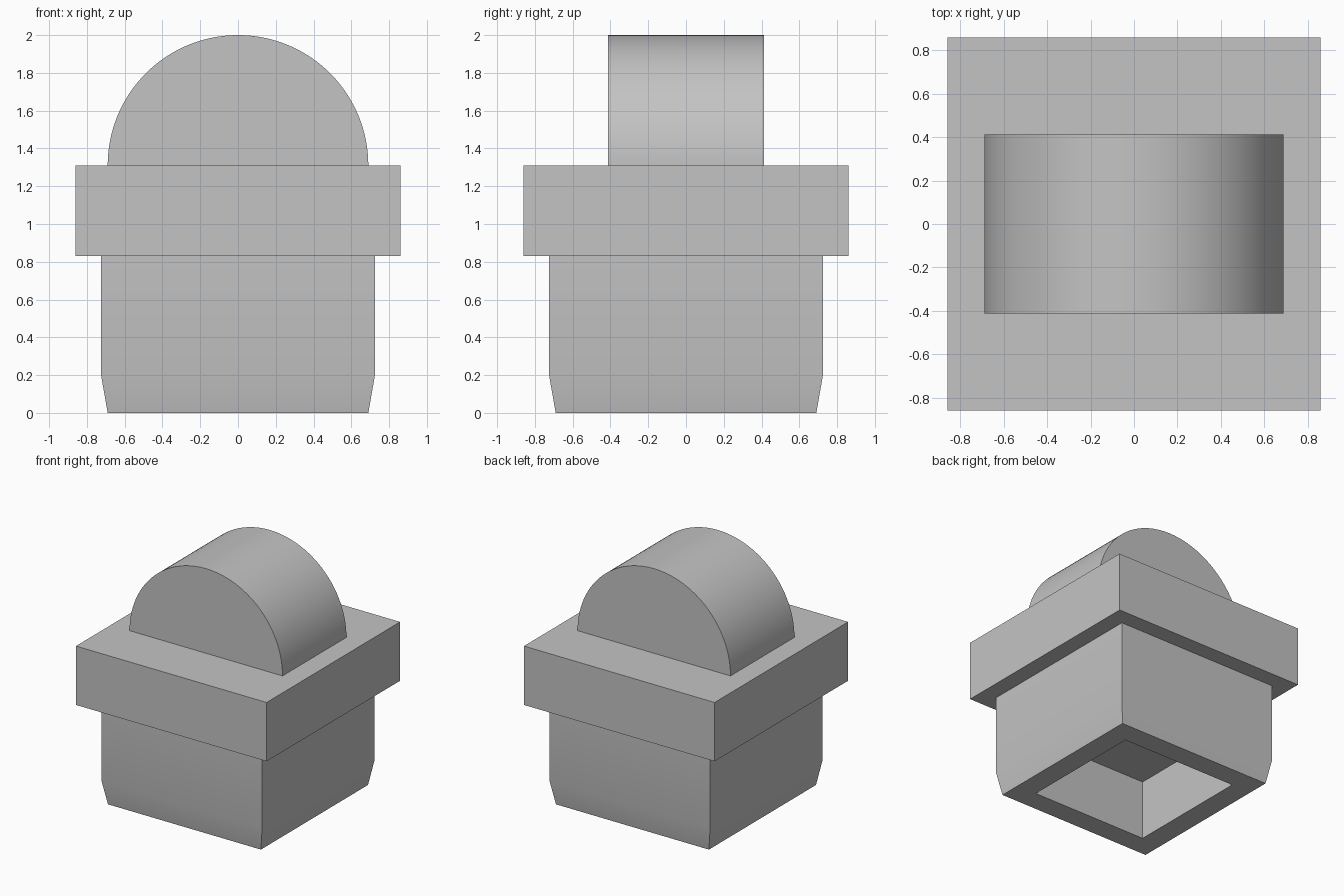
import bpy, bmesh
from math import pi, sin, cos, radians

cube = bpy.data.objects.get("Cube")
if cube:
    bpy.data.objects.remove(cube, do_unlink=True)

grey = bpy.data.materials.new("plain grey")
grey.use_nodes = True
colour = (0.55, 0.55, 0.55, 1)
grey.diffuse_color = colour
grey.node_tree.nodes["Principled BSDF"].inputs["Base Color"].default_value = colour


def finish(name, bm):
    bmesh.ops.recalc_face_normals(bm, faces=bm.faces)
    mesh = bpy.data.meshes.new(name)
    bm.to_mesh(mesh)
    bm.free()
    mesh.materials.append(grey)
    obj = bpy.data.objects.new(name, mesh)
    bpy.context.collection.objects.link(obj)
    bpy.ops.object.select_all(action='DESELECT')
    obj.select_set(True)
    bpy.context.view_layer.objects.active = obj
    bpy.ops.object.shade_smooth_by_angle(angle=radians(30))
    return obj


def square_loft(name, sections):
    """Closed solid through square sections given as (half width, z)."""
    bm = bmesh.new()
    rings = [[bm.verts.new((sx * h, sy * h, z))
              for sx, sy in ((-1, -1), (1, -1), (1, 1), (-1, 1))]
             for h, z in sections]
    for a, b in zip(rings, rings[1:]):
        for i in range(4):
            j = (i + 1) % 4
            bm.faces.new((a[i], a[j], b[j], b[i]))
    bm.faces.new(rings[0])
    bm.faces.new(rings[-1])
    return finish(name, bm)


# Body: socket ceiling, socket mouth, tapered foot, straight sides
square_loft("hollow_body", [(0.515, 0.48), (0.515, 0), (0.69, 0),
                            (0.725, 0.2), (0.725, 0.83)])

# Wide square collar
square_loft("collar", [(0.86, 0.83), (0.86, 1.31)])

# Half-round top: semicircle extruded front to back
radius, half_depth, steps = 0.69, 0.412, 64
bm = bmesh.new()
arc = [bm.verts.new((radius * cos(pi * i / steps), -half_depth,
                     1.31 + radius * sin(pi * i / steps)))
       for i in range(steps + 1)]
front = bm.faces.new(arc)
ext = bmesh.ops.extrude_face_region(bm, geom=[front], use_keep_orig=True)
moved = [v for v in ext["geom"] if isinstance(v, bmesh.types.BMVert)]
bmesh.ops.translate(bm, vec=(0, 2 * half_depth, 0), verts=moved)
finish("half_round_top", bm)
